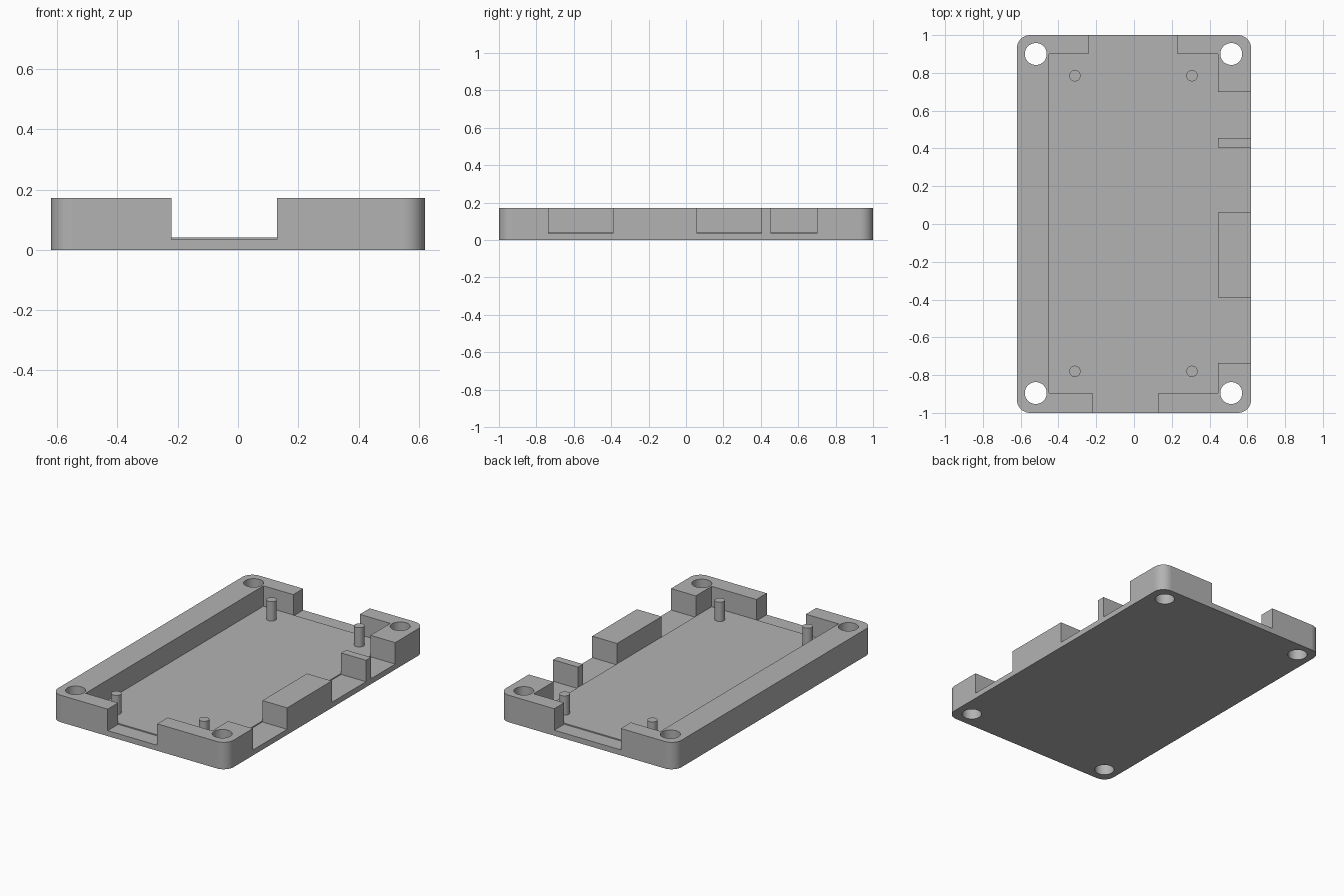
import bpy, bmesh
from math import pi, sin, cos

cube = bpy.data.objects.get("Cube")
if cube:
    bpy.data.objects.remove(cube, do_unlink=True)

HALF_X, HALF_Y, HEIGHT = 0.62, 1.0, 0.172
FLOOR, SILL = 0.042, 0.035
IN_L, IN_R, IN_F, IN_B = -0.45, 0.445, -0.895, 0.90
OUT = 1.2

grey = bpy.data.materials.new("light grey plastic")
grey.use_nodes = True
colour = (0.45, 0.45, 0.45, 1)
grey.diffuse_color = colour
grey.node_tree.nodes["Principled BSDF"].inputs["Base Color"].default_value = colour


def prism(name, outline, z0, z1):
    """Extrude a closed outline between two heights."""
    bm = bmesh.new()
    face = bm.faces.new([bm.verts.new((x, y, z0)) for x, y in outline])
    top = bmesh.ops.extrude_face_region(bm, geom=[face])["geom"]
    verts = [g for g in top if isinstance(g, bmesh.types.BMVert)]
    bmesh.ops.translate(bm, vec=(0, 0, z1 - z0), verts=verts)
    bmesh.ops.recalc_face_normals(bm, faces=bm.faces)
    mesh = bpy.data.meshes.new(name)
    bm.to_mesh(mesh)
    bm.free()
    mesh.materials.append(grey)
    obj = bpy.data.objects.new(name, mesh)
    bpy.context.collection.objects.link(obj)
    return obj


def arc(cx, cy, r, start, sweep, steps):
    return [(cx + r * cos(start + sweep * i / steps),
             cy + r * sin(start + sweep * i / steps)) for i in range(steps + 1)]


def circle(cx, cy, r, steps=40):
    return arc(cx, cy, r, 0, 2 * pi, steps)[:-1]


def box(x0, x1, y0, y1):
    return [(x0, y0), (x1, y0), (x1, y1), (x0, y1)]


def cut(target, outline, z0, z1):
    """Subtract a prism and discard the cutter."""
    cutter = prism("cutter", outline, z0, z1)
    cutter.hide_render = True
    mod = target.modifiers.new("cut", 'BOOLEAN')
    mod.operation, mod.solver, mod.object = 'DIFFERENCE', 'EXACT', cutter
    bpy.context.view_layer.objects.active = target
    bpy.ops.object.modifier_apply(modifier=mod.name)
    bpy.data.objects.remove(cutter, do_unlink=True)


def smooth_curves(obj):
    """Smooth the round walls, keep the flat faces flat."""
    for p in obj.data.polygons:
        p.use_smooth = max(abs(c) for c in p.normal) < 0.9999


# Tray body with rounded corners
r = 0.07
outline = []
for i, (sx, sy) in enumerate([(1, 1), (-1, 1), (-1, -1), (1, -1)]):
    outline += arc(sx * (HALF_X - r), sy * (HALF_Y - r), r, i * pi / 2, pi / 2, 10)
tray = prism("tray", outline, 0, HEIGHT)

# Inner recess
cut(tray, box(IN_L, IN_R, IN_F, IN_B), FLOOR, 0.3)

# Openings in the front, back and left walls
cut(tray, box(-0.22, 0.13, -OUT, IN_F), SILL, 0.3)
cut(tray, box(-0.24, 0.23, IN_B, OUT), SILL, 0.3)
for y0, y1 in [(-0.735, -0.39), (0.06, 0.405), (0.455, 0.70)]:
    cut(tray, box(IN_R, OUT, y0, y1), SILL, 0.3)

# Corner screw holes
for x in (-0.52, 0.515):
    for y in (-0.895, 0.90):
        cut(tray, circle(x, y, 0.058), -0.1, 0.3)
smooth_curves(tray)

# Locating pegs on the floor
for side, x in (("right", -0.313), ("left", 0.307)):
    for end, y in (("front", -0.78), ("back", 0.785)):
        peg = prism(f"{end}_{side}_peg", circle(x, y, 0.03, 28), FLOOR - 0.01, 0.165)
        smooth_curves(peg)
